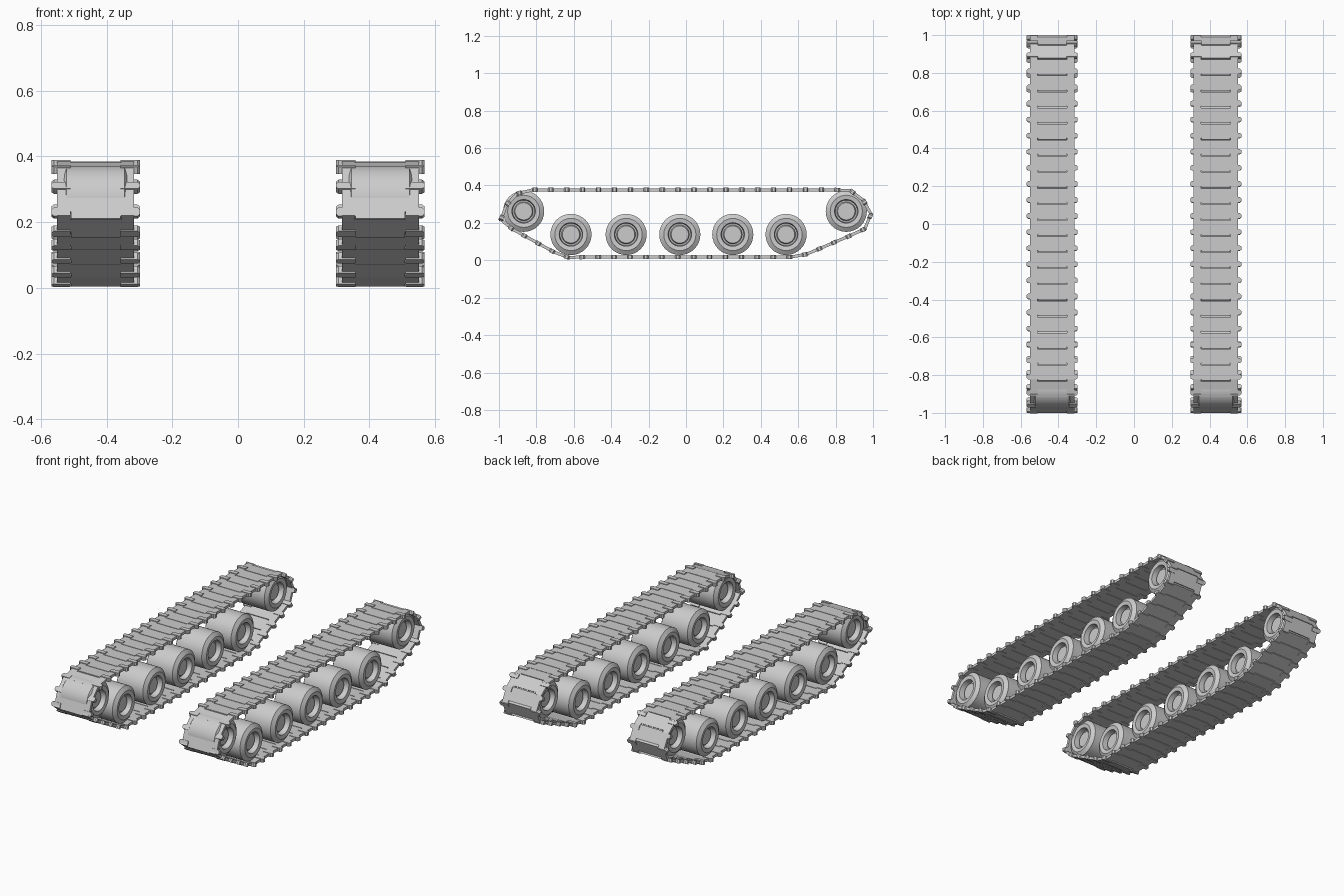
import bpy, bmesh, math
from mathutils import Vector, Matrix

if "Cube" in bpy.data.objects:
    bpy.data.objects.remove(bpy.data.objects["Cube"])

TRACK_X = 0.433
LINKS = 50
# track centre line as (y, z)
PATH = [(-0.83, 0.376), (0.875, 0.376), (0.952, 0.318), (0.99, 0.25), (0.955, 0.165),
        (0.61, 0.018), (-0.59, 0.018), (-0.65, 0.013), (-0.988, 0.2), (-0.99, 0.235),
        (-0.965, 0.29), (-0.905, 0.356)]


def prism(bm, outline, z0, z1, mat):
    """Extrude an (x, y) outline between z0 and z1."""
    lo = [bm.verts.new(mat @ Vector((x, y, z0))) for x, y in outline]
    hi = [bm.verts.new(mat @ Vector((x, y, z1))) for x, y in outline]
    bm.faces.new(lo[::-1])
    bm.faces.new(hi)
    n = len(lo)
    for i in range(n):
        j = (i + 1) % n
        bm.faces.new((lo[i], lo[j], hi[j], hi[i]))


def finish(bm, name, loc, smooth=False):
    bmesh.ops.recalc_face_normals(bm, faces=bm.faces)
    me = bpy.data.meshes.new(name)
    bm.to_mesh(me)
    bm.free()
    ob = bpy.data.objects.new(name, me)
    ob.location = loc
    bpy.context.collection.objects.link(ob)
    if smooth:
        bpy.ops.object.select_all(action='DESELECT')
        ob.select_set(True)
        bpy.context.view_layer.objects.active = ob
        bpy.ops.object.shade_smooth_by_angle(angle=math.radians(25))
    return ob


PTS = [Vector((0, y, z)) for y, z in PATH]
SEGS = [(a, b, (b - a).length) for a, b in zip(PTS, PTS[1:] + PTS[:1])]
TOTAL = sum(s[2] for s in SEGS)


def along(d):
    """Point at distance d along the closed track path."""
    d %= TOTAL
    for a, b, length in SEGS:
        if d <= length:
            return a.lerp(b, d / length)
        d -= length
    return PTS[0].copy()


def add_link(bm, mat, h):
    # plate with a central tongue at one end and matching notch at the other
    w, t, g = 0.117, 0.077, 0.002
    plate = [(-w, -h + 0.012 + g), (-t + g, -h + 0.012 + g), (-t + g, -h - 0.010 + g),
             (t - g, -h - 0.010 + g), (t - g, -h + 0.012 + g), (w, -h + 0.012 + g),
             (w, h + 0.012 - g), (t, h + 0.012 - g), (t, h - 0.010 - g),
             (-t, h - 0.010 - g), (-t, h + 0.012 - g), (-w, h + 0.012 - g)]
    prism(bm, plate, -0.008, 0.008, mat)
    # end connectors with rounded outer ends
    for s in (-1, 1):
        lug = [(0.076, -0.014), (0.127, -0.014), (0.135, -0.007),
               (0.135, 0.007), (0.127, 0.014), (0.076, 0.014)]
        prism(bm, [(s * x, y - h + 0.012) for x, y in lug], -0.011, 0.012, mat)


def build_track(name, x):
    bm = bmesh.new()
    pitch = TOTAL / LINKS
    for i in range(LINKS):
        a, b = along(0.01 + i * pitch), along(0.01 + (i + 1) * pitch)
        d = (b - a).normalized()
        side = Vector((1, 0, 0))
        mat = Matrix((side, d, side.cross(d))).transposed().to_4x4()
        mat.translation = (a + b) / 2
        add_link(bm, mat, pitch / 2)
    finish(bm, name, (x, 0, 0))


# wheel half profile as (radius, half width), from hub to tread
HALF = [(0.046, 0.078), (0.051, 0.066), (0.059, 0.066), (0.063, 0.100),
        (0.086, 0.104), (0.110, 0.088)]


def build_wheel(name, loc, n=32):
    bm = bmesh.new()
    profile = [(r, -x) for r, x in HALF] + [(r, x) for r, x in reversed(HALF)]
    rings = [[bm.verts.new((x, r * math.cos(2 * math.pi * k / n), r * math.sin(2 * math.pi * k / n)))
              for k in range(n)] for r, x in profile]
    for p, q in zip(rings, rings[1:]):
        for k in range(n):
            m = (k + 1) % n
            bm.faces.new((p[k], p[m], q[m], q[k]))
    bm.faces.new(rings[0])
    bm.faces.new(rings[-1])
    finish(bm, name, loc, True)


for label, sx in (("left", -1), ("right", 1)):
    x = sx * TRACK_X
    build_track(label + "_track", x)
    # road wheels along the ground run
    for i, y in enumerate((-0.615, -0.32, -0.033, 0.25, 0.535)):
        build_wheel(f"{label}_road_wheel_{i + 1}", (x, y, 0.138))
    # raised end wheels
    build_wheel(label + "_front_wheel", (x, -0.868, 0.262))
    build_wheel(label + "_rear_wheel", (x, 0.857, 0.262))
